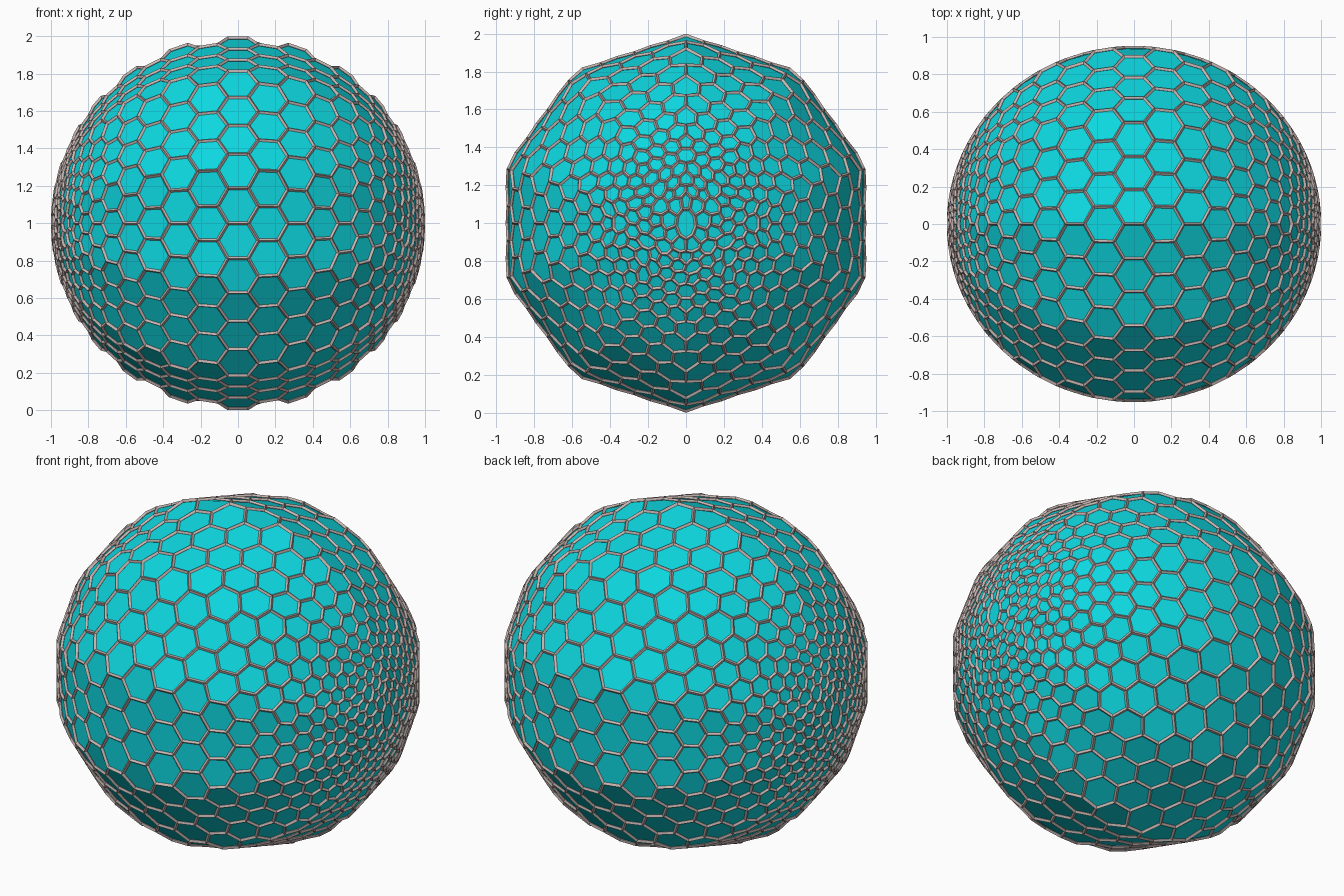
import bpy, bmesh
from math import sin, cos, tanh, pi, sqrt, atan2
from mathutils import Vector

cube = bpy.data.objects.get("Cube")
if cube:
    bpy.data.objects.remove(cube, do_unlink=True)

RADIUS = 0.99
AROUND = 32          # cells round the x axis
STEP = 0.165         # column spacing, shrinking toward the poles
COLUMNS = 9          # regular columns on each side of the middle
WIRE = 0.022


def material(name, color):
    mat = bpy.data.materials.new(name)
    mat.use_nodes = True
    mat.diffuse_color = color
    mat.node_tree.nodes["Principled BSDF"].inputs["Base Color"].default_value = color
    return mat


teal = material("teal", (0.004, 0.68, 0.74, 1))
rose_grey = material("rose grey", (0.56, 0.46, 0.44, 1))


def cell_centres():
    """Staggered columns on the sphere, closed by smaller rings at both ends."""
    points = []
    for k in range(-COLUMNS, COLUMNS + 1):
        x = tanh(STEP * k)
        r = sqrt(1 - x * x)
        for i in range(AROUND):
            a = 2 * pi * (i + (0.5 if k % 2 == 0 else 0)) / AROUND
            points.append(Vector((x, r * cos(a), r * sin(a))))
    # end rings: y radius, z radius, cell count
    rings = [(0.365, 0.365, 28), (0.30, 0.30, 24), (0.235, 0.24, 19),
             (0.165, 0.185, 15), (0.09, 0.135, 9), (0, 0, 1)]
    for side in (-1, 1):
        for j, (ry, rz, n) in enumerate(rings):
            for i in range(n):
                a = 2 * pi * (i + 0.5 * (j % 2)) / n
                y, z = ry * sin(a), rz * cos(a)
                points.append(Vector((side * sqrt(1 - y * y - z * z), y, z)))
    return points


def ten_sided(p):
    """Press the round cross-section into a decagon with a corner on top."""
    a = (atan2(p.y, p.z) % (pi / 5)) - pi / 10
    f = cos(pi / 10) / cos(a)
    return Vector((p.x, p.y * f, p.z * f)) * RADIUS


def honeycomb():
    """Cells are the dual faces of the triangulated cell centres."""
    tri = bmesh.new()
    for p in cell_centres():
        tri.verts.new(p)
    bmesh.ops.convex_hull(tri, input=tri.verts[:])
    tri.faces.index_update()
    out = bmesh.new()
    corners = {}
    for f in tri.faces:
        corners[f.index] = out.verts.new(ten_sided(f.calc_center_median().normalized()))
    for v in tri.verts:
        if len(v.link_faces) < 3:
            continue
        n = v.co.normalized()
        u = n.orthogonal().normalized()
        w = n.cross(u)

        def turn(f):
            d = f.calc_center_median() - v.co
            return atan2(d.dot(w), d.dot(u))

        out.faces.new([corners[f.index] for f in sorted(v.link_faces, key=turn)])
    tri.free()
    return out


def add_object(name, bm, mat, scale=1.0):
    mesh = bpy.data.meshes.new(name)
    bm.to_mesh(mesh)
    mesh.materials.append(mat)
    ob = bpy.data.objects.new(name, mesh)
    ob.location.z = 1
    ob.scale = (scale,) * 3
    bpy.context.collection.objects.link(ob)
    return ob


# Solid panels and the wire lattice along their borders
cells = honeycomb()
panels = add_object("sphere_panels", cells, teal, 0.997)
lattice = add_object("hexagon_lattice", cells, rose_grey)
cells.free()
wire = lattice.modifiers.new("Wire", 'WIREFRAME')
wire.thickness = WIRE
wire.offset = 0
wire.use_even_offset = False
wire.use_replace = True
